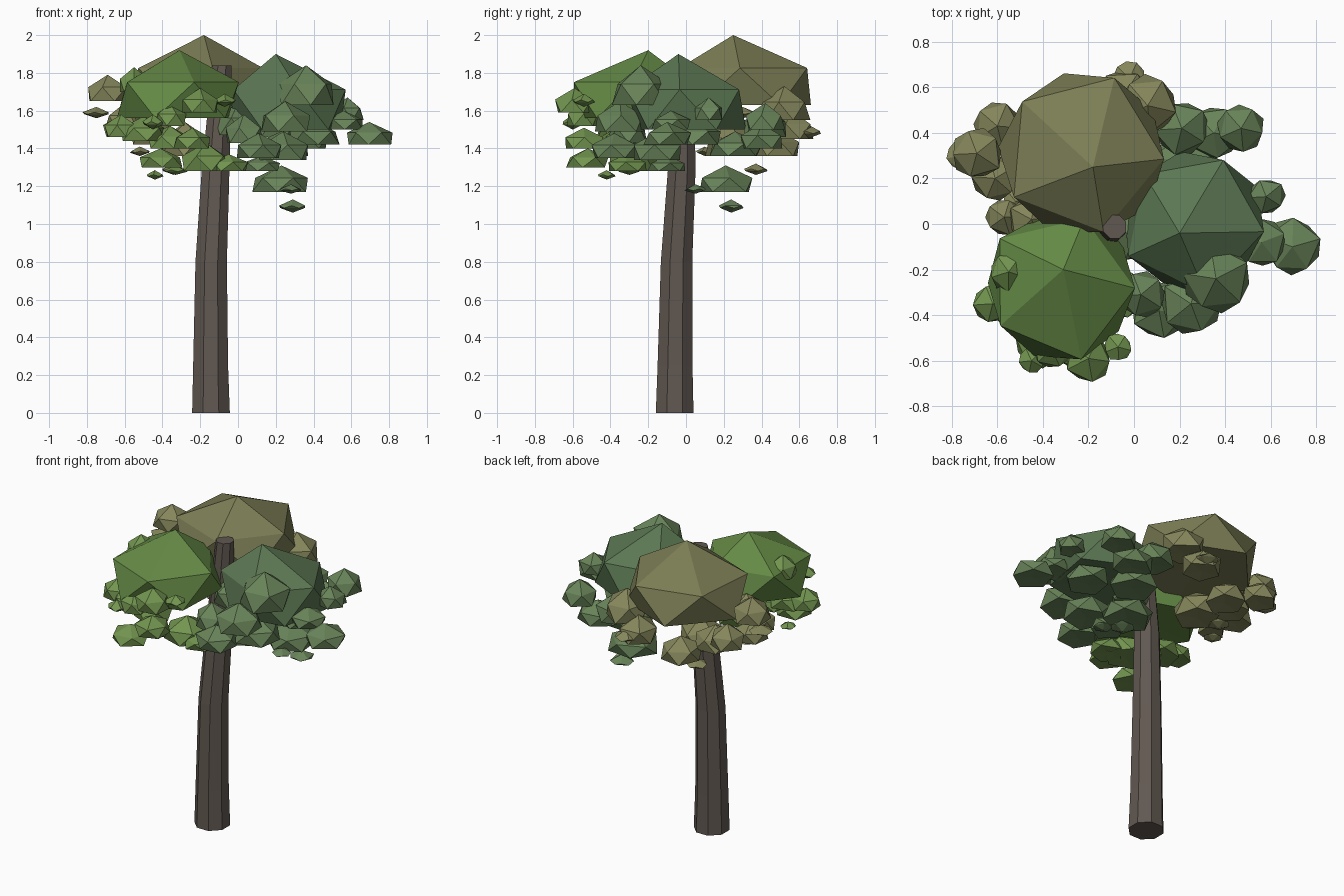
import bpy, bmesh, math, random
random.seed(4)


def finish(bm, name, color):
    bmesh.ops.recalc_face_normals(bm, faces=bm.faces)
    me = bpy.data.meshes.new(name)
    bm.to_mesh(me)
    bm.free()
    mat = bpy.data.materials.new(name + "_color")
    mat.diffuse_color = (*color, 1)
    me.materials.append(mat)
    ob = bpy.data.objects.new(name, me)
    bpy.context.collection.objects.link(ob)


def clump(bm, x, y, zb, zt, r, phase=None, tip=(0, 0), jit=0.08):
    """Faceted leaf clump: apex, two staggered five-sided rings, flat underside."""
    if phase is None:
        phase = random.uniform(0, 72)
    h = zt - zb

    def ring(z, offset):
        out = []
        for i in range(5):
            a = math.radians(phase + offset + 72 * i)
            q = r * (1 + random.uniform(-jit, jit))
            out.append(bm.verts.new((x + q * math.cos(a), y + q * math.sin(a), z)))
        return out

    top = bm.verts.new((x + tip[0], y + tip[1], zt))
    up = ring(zb + 0.53 * h, 0)
    pointed = r < 0.075
    low = ring(zb + (0.35 * h if pointed else 0), 36)
    bottom = bm.verts.new((x, y, zb + (0 if pointed else 0.04 * h)))
    for i in range(5):
        j = (i + 1) % 5
        bm.faces.new((top, up[i], up[j]))
        bm.faces.new((up[i], low[i], up[j]))
        bm.faces.new((up[j], low[i], low[j]))
        bm.faces.new((low[i], bottom, low[j]))


def foliage(name, main, smalls, color, light):
    bm = bmesh.new()
    clump(bm, *main)
    finish(bm, name + "_crown", color)
    bm = bmesh.new()
    for s in smalls:
        clump(bm, *s)
    finish(bm, name + "_clumps", light)


# Trunk: eight-sided, tapering and leaning
bm = bmesh.new()
rings = []
for x, y, z, r in [(-.143, -.06, 0, .108), (-.145, -.058, .25, .1), (-.142, -.05, .8, .09),
                   (-.118, -.022, 1.3, .079), (-.085, -.012, 1.84, .055)]:
    rings.append([bm.verts.new((x + r * math.cos(math.pi * (i + .5) / 4),
                                y + r * math.sin(math.pi * (i + .5) / 4), z)) for i in range(8)])
for a, b in zip(rings, rings[1:]):
    for i in range(8):
        j = (i + 1) % 8
        bm.faces.new((a[i], a[j], b[j], b[i]))
bm.faces.new(rings[0])
bm.faces.new(rings[-1])
finish(bm, "trunk", (.12, .098, .082))

# Back foliage (olive): x, y, bottom, top, radius
foliage("back_foliage", (-.22, .31, 1.63, 2.0, .365, 68, (.04, -.06), .04), [
    (-.69, .31, 1.65, 1.79, .11), (-.75, .3, 1.56, 1.62, .07), (-.6, .43, 1.5, 1.64, .1),
    (-.61, .2, 1.46, 1.58, .1), (-.57, .03, 1.46, 1.58, .08), (-.45, .02, 1.5, 1.64, .1),
    (-.02, .64, 1.45, 1.53, .07), (.06, .52, 1.55, 1.73, .13), (-.05, .56, 1.45, 1.6, .12),
    (-.3, .48, 1.36, 1.5, .12), (-.45, .34, 1.42, 1.56, .12), (-.28, .24, 1.36, 1.54, .13),
    (-.52, .1, 1.36, 1.41, .05), (-.34, .37, 1.26, 1.32, .06)],
    (.2, .205, .09), (.235, .24, .105))

# Front left foliage (bright green)
foliage("front_foliage", (-.325, -.27, 1.56, 1.92, .325, -2, (.015, .07), .04), [
    (-.55, -.21, 1.7, 1.83, .085), (-.62, -.35, 1.46, 1.58, .085), (-.45, -.6, 1.5, 1.58, .055),
    (-.36, -.55, 1.52, 1.64, .085), (-.2, -.59, 1.59, 1.72, .1), (-.07, -.54, 1.62, 1.69, .06),
    (-.41, -.52, 1.3, 1.4, .11), (-.44, -.42, 1.235, 1.285, .045), (-.17, -.28, 1.28, 1.43, .13),
    (-.5, -.36, 1.44, 1.57, .12), (-.24, -.54, 1.4, 1.51, .1), (-.05, -.31, 1.28, 1.37, .1),
    (-.36, -.35, 1.4, 1.52, .11), (-.33, -.3, 1.26, 1.31, .06)],
    (.13, .255, .06), (.17, .3, .08))

# Right foliage (deep green)
foliage("right_foliage", (.26, .01, 1.5, 1.9, .31, -8, (-.06, -.05), .04), [
    (.695, -.1, 1.42, 1.54, .12), (.58, .12, 1.55, 1.67, .08), (.56, -.08, 1.5, 1.6, .1),
    (.21, .42, 1.46, 1.62, .12), (.35, .4, 1.4, 1.53, .12), (.47, .42, 1.5, 1.64, .1),
    (.36, -.24, 1.63, 1.84, .145), (.25, -.35, 1.49, 1.65, .13), (.11, -.38, 1.35, 1.48, .12),
    (.03, -.31, 1.43, 1.58, .1), (.0, -.04, 1.47, 1.64, .12), (.24, -.15, 1.34, 1.49, .13),
    (.23, .26, 1.36, 1.49, .14), (.4, .05, 1.42, 1.55, .13), (.12, -.1, 1.28, 1.36, .1),
    (.23, .21, 1.17, 1.31, .145), (.29, .24, 1.06, 1.13, .07), (.28, .05, 1.16, 1.21, .055)],
    (.105, .185, .085), (.14, .23, .1))
